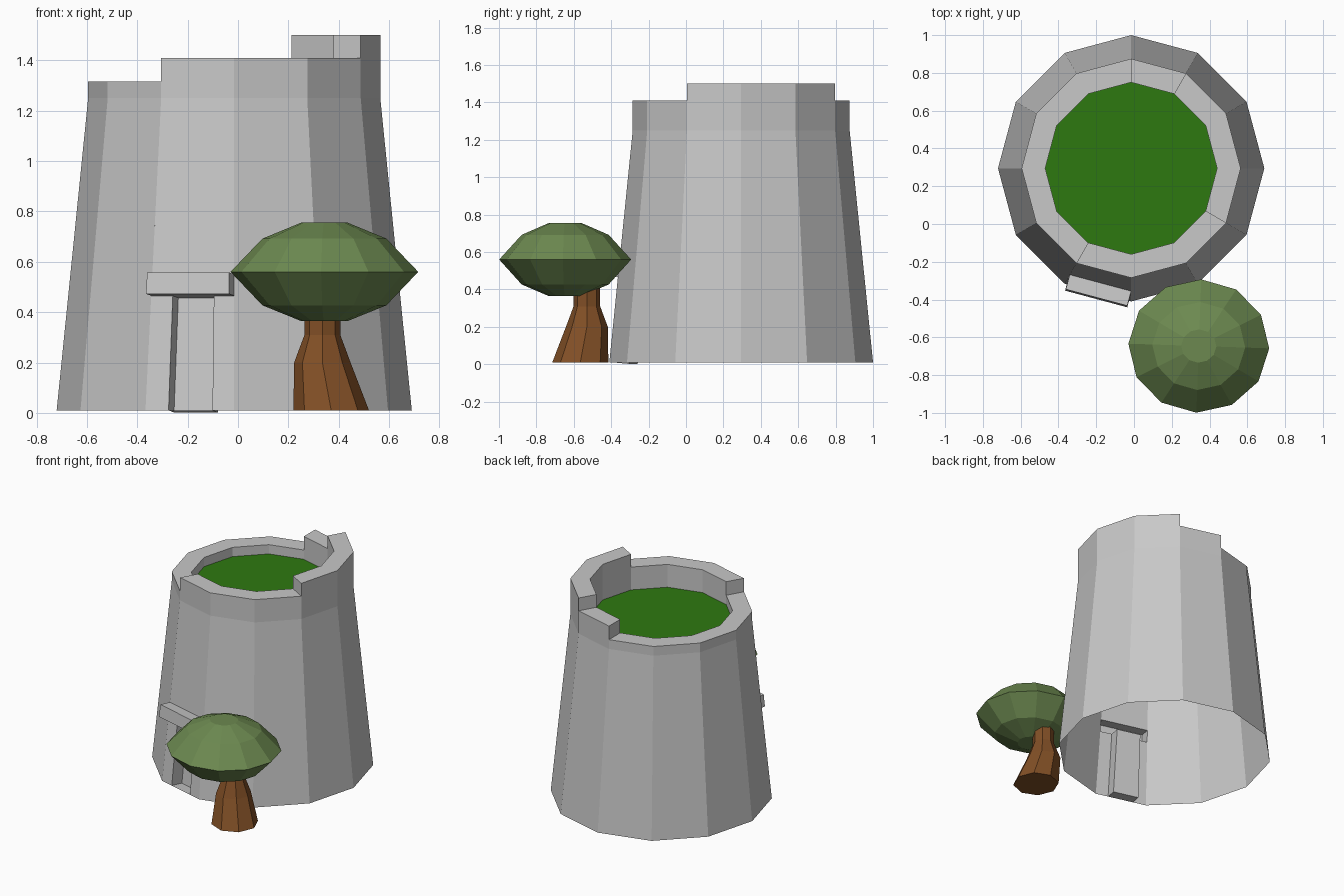
import bpy
import math
from mathutils import Vector

cube = bpy.data.objects.get("Cube")
if cube:
    bpy.data.objects.remove(cube, do_unlink=True)


def material(name, color):
    mat = bpy.data.materials.new(name)
    mat.use_nodes = True
    mat.diffuse_color = (*color, 1)
    bsdf = mat.node_tree.nodes["Principled BSDF"]
    bsdf.inputs["Base Color"].default_value = (*color, 1)
    bsdf.inputs["Roughness"].default_value = 0.9
    return mat


STONE = material("grey stone", (0.58, 0.58, 0.58))
GRASS = material("grass green", (0.027, 0.19, 0.005))
LEAF = material("leaf green", (0.15, 0.25, 0.08))
BARK = material("brown bark", (0.22, 0.078, 0.019))


def build(name, polygons, mat):
    """Make a flat-shaded object from polygons, welding shared corners."""
    index, faces = {}, []
    for poly in polygons:
        faces.append([index.setdefault(tuple(round(c, 5) for c in p), len(index))
                      for p in poly])
    mesh = bpy.data.meshes.new(name)
    mesh.from_pydata(list(index), [], faces)
    mesh.materials.append(mat)
    obj = bpy.data.objects.new(name, mesh)
    bpy.context.collection.objects.link(obj)
    return obj


def ring(cx, cy, rx, ry, z, sides, turn=0):
    return [Vector((cx + rx * math.cos(a), cy + ry * math.sin(a), z))
            for a in (2 * math.pi * i / sides + turn for i in range(sides))]


def loft(rings):
    """Closed skin over a stack of rings, listed from the bottom up."""
    polys = [rings[0][::-1], rings[-1]]
    n = len(rings[0])
    for low, high in zip(rings, rings[1:]):
        polys += [(low[i], low[(i + 1) % n], high[(i + 1) % n], high[i])
                  for i in range(n)]
    return polys


# Tower dimensions
SIDES, CX, CY = 12, -0.015, 0.295
BASE_Z, DECK_Z = 0.01, 1.25
BASE_R, TOP_R, INNER_R = 0.705, 0.58, 0.455
DOOR = 8  # wall panel that holds the doorway


def tower_ring(r, z):
    return ring(CX, CY, r, r, z, SIDES)


base, shoulder = tower_ring(BASE_R, BASE_Z), tower_ring(TOP_R, DECK_Z)


def wall_point(t, z):
    """Point on the doorway panel: t runs across it, z is the height."""
    k = (z - BASE_Z) / (DECK_Z - BASE_Z)
    left = base[DOOR].lerp(shoulder[DOOR], k)
    right = base[DOOR + 1].lerp(shoulder[DOOR + 1], k)
    return left.lerp(right, t)


def patch(t0, t1, z0, z1):
    return [wall_point(t0, z0), wall_point(t1, z0),
            wall_point(t1, z1), wall_point(t0, z1)]


def extrude(corners, depth):
    """Push a patch out of the wall, or into it when depth is negative."""
    normal = (corners[1] - corners[0]).cross(corners[3] - corners[0]).normalized()
    moved = [c + normal * depth for c in corners]
    sides = [(corners[i], corners[(i + 1) % 4], moved[(i + 1) % 4], moved[i])
             for i in range(4)]
    return [moved] + sides


# Tapered wall, with the doorway left open
LEFT, RIGHT, HEAD, LINTEL_TOP = 0.26, 0.755, 0.465, 0.55
walls = [(base[i], base[(i + 1) % SIDES], shoulder[(i + 1) % SIDES], shoulder[i])
         for i in range(SIDES) if i != DOOR]
walls += [patch(0, LEFT, BASE_Z, HEAD), patch(RIGHT, 1, BASE_Z, HEAD),
          patch(0, 1, LINTEL_TOP, DECK_Z)]
build("tower_wall", walls, STONE)
build("door_recess", extrude(patch(LEFT, RIGHT, BASE_Z, HEAD), -0.085), STONE)
build("door_lintel", extrude(patch(0, 1, HEAD, LINTEL_TOP), 0.08), STONE)

# Stepped parapet: one height for each wall panel
LOW, MID, HIGH = 1.315, 1.41, 1.5
heights = [HIGH] * 2 + [MID] + [LOW] * 5 + [MID] * 3 + [HIGH]
inner = tower_ring(INNER_R, DECK_Z)
parapet = []


def at(p, z):
    return Vector((p.x, p.y, z))


for i, h in enumerate(heights):
    j = (i + 1) % SIDES
    a, b, c, d = shoulder[i], shoulder[j], inner[j], inner[i]
    parapet += [(a, b, at(b, h), at(a, h)),
                (c, d, at(d, h), at(c, h)),
                (at(a, h), at(b, h), at(c, h), at(d, h))]
    # Upright face where the height steps
    nxt = heights[j]
    if nxt != h:
        step = [at(b, nxt), at(c, nxt), at(c, h), at(b, h)]
        parapet.append(step)
build("parapet", parapet, STONE)
build("grass_deck", [inner], GRASS)

# Tree trunk: centre x, centre y, radius, height
trunk = [(0.37, -0.565, 0.15, 0.01), (0.335, -0.53, 0.112, 0.2),
         (0.335, -0.53, 0.071, 0.31), (0.335, -0.53, 0.071, 0.42)]
build("tree_trunk", loft([ring(x, y, r, r, z, 8) for x, y, r, z in trunk]), BARK)

# Tree crown: radius factor and height
crown = [(0.25, 0.365), (0.66, 0.427), (1, 0.56), (0.66, 0.692), (0.25, 0.755)]
build("tree_crown",
      loft([ring(0.343, -0.646, 0.373 * f, 0.353 * f, z, 12, math.radians(-2))
            for f, z in crown]), LEAF)
